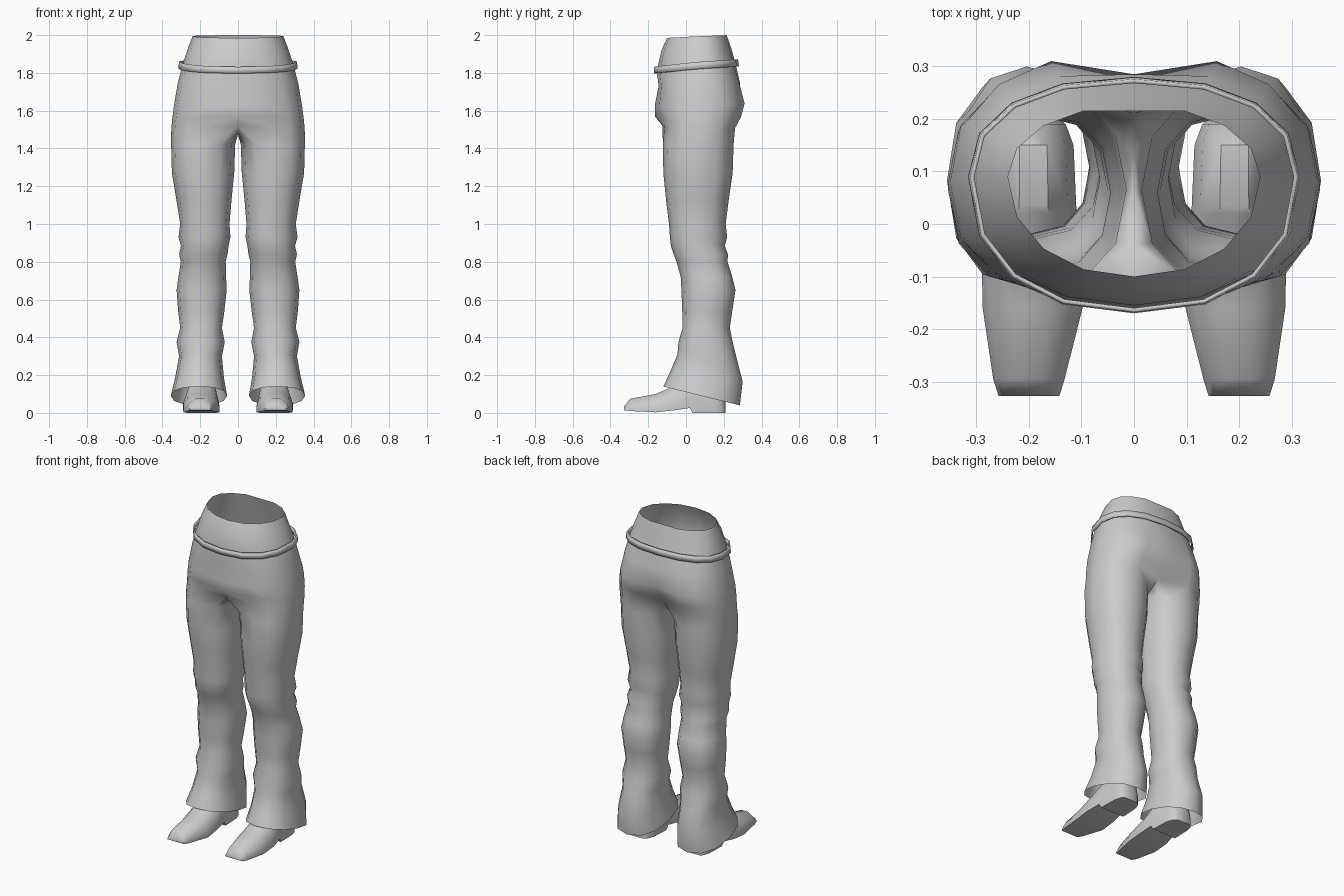
import bpy, bmesh
from math import sin, cos, radians

cube = bpy.data.objects.get("Cube")
if cube:
    bpy.data.objects.remove(cube)

grey = bpy.data.materials.new("plain grey")
grey.use_nodes = True
GREY = (0.6, 0.6, 0.6, 1)
grey.diffuse_color = GREY
grey.node_tree.nodes["Principled BSDF"].inputs["Base Color"].default_value = GREY


def spow(v, e):
    return (1 if v >= 0 else -1) * abs(v) ** e


def loft(bm, rings, closed):
    """Bridge neighbouring rings of equal length with quads."""
    for a, b in zip(rings, rings[1:]):
        n = len(a)
        for i in range(n if closed else n - 1):
            j = (i + 1) % n
            bm.faces.new((a[i], a[j], b[j], b[i]))


def finish(bm, name, angle, thickness=0):
    """Mirror the left half to the right and shade it."""
    bmesh.ops.recalc_face_normals(bm, faces=bm.faces)
    mesh = bpy.data.meshes.new(name)
    bm.to_mesh(mesh)
    bm.free()
    ob = bpy.data.objects.new(name, mesh)
    bpy.context.collection.objects.link(ob)
    mesh.materials.append(grey)
    mirror = ob.modifiers.new("mirror", 'MIRROR')
    mirror.use_clip = True
    if thickness:
        solid = ob.modifiers.new("thickness", 'SOLIDIFY')
        solid.thickness = thickness
        solid.offset = 0
    bpy.ops.object.select_all(action='DESELECT')
    bpy.context.view_layer.objects.active = ob
    ob.select_set(True)
    bpy.ops.object.shade_smooth_by_angle(angle=radians(angle))
    return ob


def half_ring(bm, z_front, z_side, z_back, width, y_front, y_back, y_mid=0.09, cleft=0, power=2.4):
    """Nine points from front centre round the left side to back centre."""
    ring = []
    for k in range(9):
        a = radians(-90 + 22.5 * k)
        c, s = cos(a), sin(a)
        x = 0 if k in (0, 8) else width * spow(c, 2 / power)
        reach = y_back - y_mid if s > 0 else y_mid - y_front
        y = y_mid + reach * spow(s, 2 / power) - (cleft if k == 8 else 0)
        z = z_side + ((z_back if s > 0 else z_front) - z_side) * abs(s)
        ring.append(bm.verts.new((x, y, z)))
    return ring


def leg_ring(bm, z, x_in, x_out, y_front, y_back, slant=0):
    """Twelve points round one leg, starting at the inner front."""
    xc, yc = (x_in + x_out) / 2, (y_front + y_back) / 2
    ring = []
    for k in range(12):
        a = radians(-120 + 30 * k)
        x = xc + (x_out - x_in) / 2 * spow(cos(a), 0.88)
        s = spow(sin(a), 0.88)
        ring.append(bm.verts.new((x, yc + (y_back - y_front) / 2 * s, z - slant * s)))
    return ring


# Trousers: hips from the waist down
bm = bmesh.new()
hips = [half_ring(bm, *row) for row in (
    (1.985, 1.995, 2.0, 0.24, -0.10, 0.225, 0.09, 0.01, 2.1),
    (1.92, 1.93, 1.93, 0.265, -0.13, 0.24, 0.09, 0, 2.2),
    (1.81, 1.84, 1.85, 0.295, -0.155, 0.262, 0.09, 0, 2.3),
    (1.73, 1.74, 1.75, 0.32, -0.145, 0.295, 0.08, 0.01, 2.4),
    (1.63, 1.62, 1.64, 0.34, -0.155, 0.325, 0.08, 0.04, 2.5),
    (1.57, 1.54, 1.57, 0.35, -0.145, 0.305, 0.08, 0.06, 2.6),
)]
seat = half_ring(bm, 1.52, 1.48, 1.51, 0.354, -0.125, 0.27, 0.08, 0.06, 2.8)
loft(bm, hips + [seat], False)

# Front centre fullness above the crotch
hips[4][0].co.y = -0.165
hips[5][0].co.y = -0.165

# Crotch seam closes the top of the leg
crotch = [bm.verts.new((0, y, z)) for y, z in ((0.14, 1.485), (0.06, 1.475), (-0.04, 1.48))]
legs = [seat + crotch] + [leg_ring(bm, *row) for row in (
    (1.42, 0.015, 0.354, -0.122, 0.252),
    (1.27, 0.02, 0.35, -0.12, 0.247),
    (1.12, 0.035, 0.325, -0.105, 0.225),
    (1.0, 0.045, 0.306, -0.09, 0.21),
    (0.93, 0.04, 0.315, -0.085, 0.218),
    (0.885, 0.05, 0.302, -0.08, 0.205),
    (0.84, 0.055, 0.312, -0.065, 0.222),
    (0.80, 0.065, 0.303, -0.05, 0.22),
    (0.72, 0.063, 0.315, -0.028, 0.245),
    (0.65, 0.06, 0.325, -0.024, 0.262),
    (0.54, 0.072, 0.317, -0.02, 0.245),
    (0.45, 0.085, 0.306, -0.018, 0.232),
    (0.375, 0.07, 0.325, -0.04, 0.247),
    (0.30, 0.085, 0.312, -0.045, 0.268, 0.01),
    (0.19, 0.075, 0.332, -0.085, 0.30, 0.025),
    (0.09, 0.058, 0.356, -0.12, 0.285, 0.05),
)]
loft(bm, legs, True)
finish(bm, "trousers", 75)

# Belt: a thin band standing just off the hips
bm = bmesh.new()
band = [half_ring(bm, *row, 0.09, 0, 2.3) for row in (
    (1.832, 1.86, 1.872, 0.308, -0.164, 0.272),
    (1.797, 1.822, 1.834, 0.312, -0.166, 0.276),
)]
loft(bm, band, False)
finish(bm, "belt", 40, 0.008)

# Shoes: cross-sections from toe to heel
SECTION = ((0, 0), (0, 0.3), (0.1, 0.7), (0.33, 1), (0.67, 1), (0.9, 0.7), (1, 0.3), (1, 0))
bm = bmesh.new()
shoe = []
for y, x_in, x_out, z_low, z_top in (
    (-0.327, 0.142, 0.258, 0.014, 0.035),
    (-0.295, 0.132, 0.268, 0.010, 0.075),
    (-0.16, 0.098, 0.288, 0.003, 0.10),
    (-0.06, 0.10, 0.29, 0.014, 0.145),
    (0.02, 0.108, 0.275, 0.026, 0.21),
    (0.035, 0.11, 0.272, 0.0, 0.22),
    (0.15, 0.115, 0.268, 0.0, 0.22),
    (0.19, 0.13, 0.258, 0.0, 0.16),
    (0.208, 0.15, 0.24, 0.0, 0.07),
):
    shoe.append([bm.verts.new((x_in + (x_out - x_in) * u, y, z_low + (z_top - z_low) * v))
                 for u, v in SECTION])
loft(bm, shoe, True)
bm.faces.new(shoe[0])
bm.faces.new(shoe[-1])
finish(bm, "shoes", 50)
